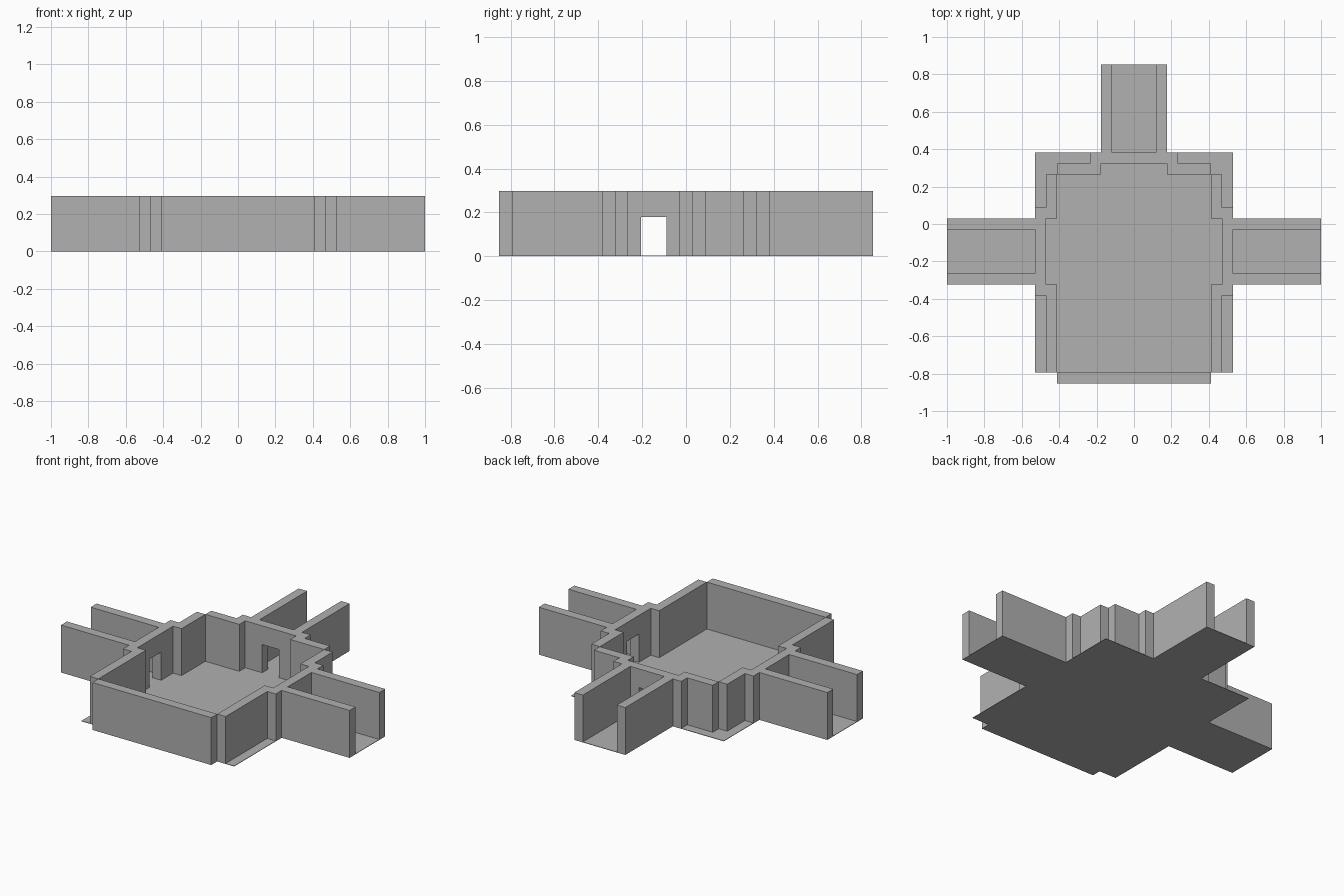
import bpy
import bmesh
from mathutils import Vector

if "Cube" in bpy.data.objects:
    bpy.data.objects.remove(bpy.data.objects["Cube"])

U = 1 / 17            # one building module
FLOOR = 0.05          # slab thickness, in modules
TOP = FLOOR + 5       # wall top, in modules
DOOR = FLOOR + 3      # door head, in modules

# Dark grey stone
stone = bpy.data.materials.new("dark_stone")
stone.diffuse_color = (0.44, 0.44, 0.44, 1)
stone.use_nodes = True
stone.node_tree.nodes["Principled BSDF"].inputs["Base Color"].default_value = stone.diffuse_color


def prism(name, points, depth):
    """Closed solid from a 3D outline (in modules) pushed along depth."""
    bm = bmesh.new()
    face = bm.faces.new([bm.verts.new(Vector(p) * U) for p in points])
    ext = bmesh.ops.extrude_face_region(bm, geom=[face], use_keep_orig=True)
    verts = [g for g in ext["geom"] if isinstance(g, bmesh.types.BMVert)]
    bmesh.ops.translate(bm, verts=verts, vec=Vector(depth) * U)
    bmesh.ops.recalc_face_normals(bm, faces=bm.faces)
    mesh = bpy.data.meshes.new(name)
    bm.to_mesh(mesh)
    bm.free()
    mesh.materials.append(stone)
    obj = bpy.data.objects.new(name, mesh)
    bpy.context.collection.objects.link(obj)
    return obj


def wall(name, x0, x1, y0, y1):
    """Plain straight wall standing on the slab."""
    outline = [(x0, y0, FLOOR), (x1, y0, FLOOR), (x1, y1, FLOOR), (x0, y1, FLOOR)]
    return prism(name, outline, (0, 0, TOP - FLOOR))


def door_profile(half):
    """Wall elevation with a doorway notch in the middle."""
    return [(-half, FLOOR), (-1, FLOOR), (-1, DOOR), (1, DOOR),
            (1, FLOOR), (half, FLOOR), (half, TOP), (-half, TOP)]


# Floor slab: room, two side corridors and back corridor
half_plan = [(7, -14.5), (7, -13.5), (9, -13.5), (9, -5.5), (17, -5.5),
             (17, 0.5), (9, 0.5), (9, 6.5), (3, 6.5), (3, 14.5)]
plan = half_plan + [(-x, y) for x, y in reversed(half_plan)]
prism("floor", [(x, y, 0) for x, y in plan], (0, 0, FLOOR))

# Front wall and back doorway wall
wall("front_wall", -7, 7, -14.5, -13.5)
prism("back_doorway_wall", [(a, 5.5, z) for a, z in door_profile(4)], (0, 1, 0))

# Mirrored walls on each side
for side, s in (("left", -1), ("right", 1)):
    wall(side + "_front_side_wall", s * 7, s * 8, -13.5, -5.5)
    wall(side + "_back_side_wall", s * 7, s * 8, 0.5, 4.5)
    wall(side + "_back_wall", s * 3, s * 7, 4.5, 5.5)
    wall(side + "_corridor_front_wall", s * 9, s * 17, -5.5, -4.5)
    wall(side + "_corridor_back_wall", s * 9, s * 17, -0.5, 0.5)
    wall("back_corridor_" + side + "_wall", s * 2, s * 3, 6.5, 14.5)
    prism(side + "_doorway_wall",
          [(s * 8, a - 2.5, z) for a, z in door_profile(4)], (s, 0, 0))
